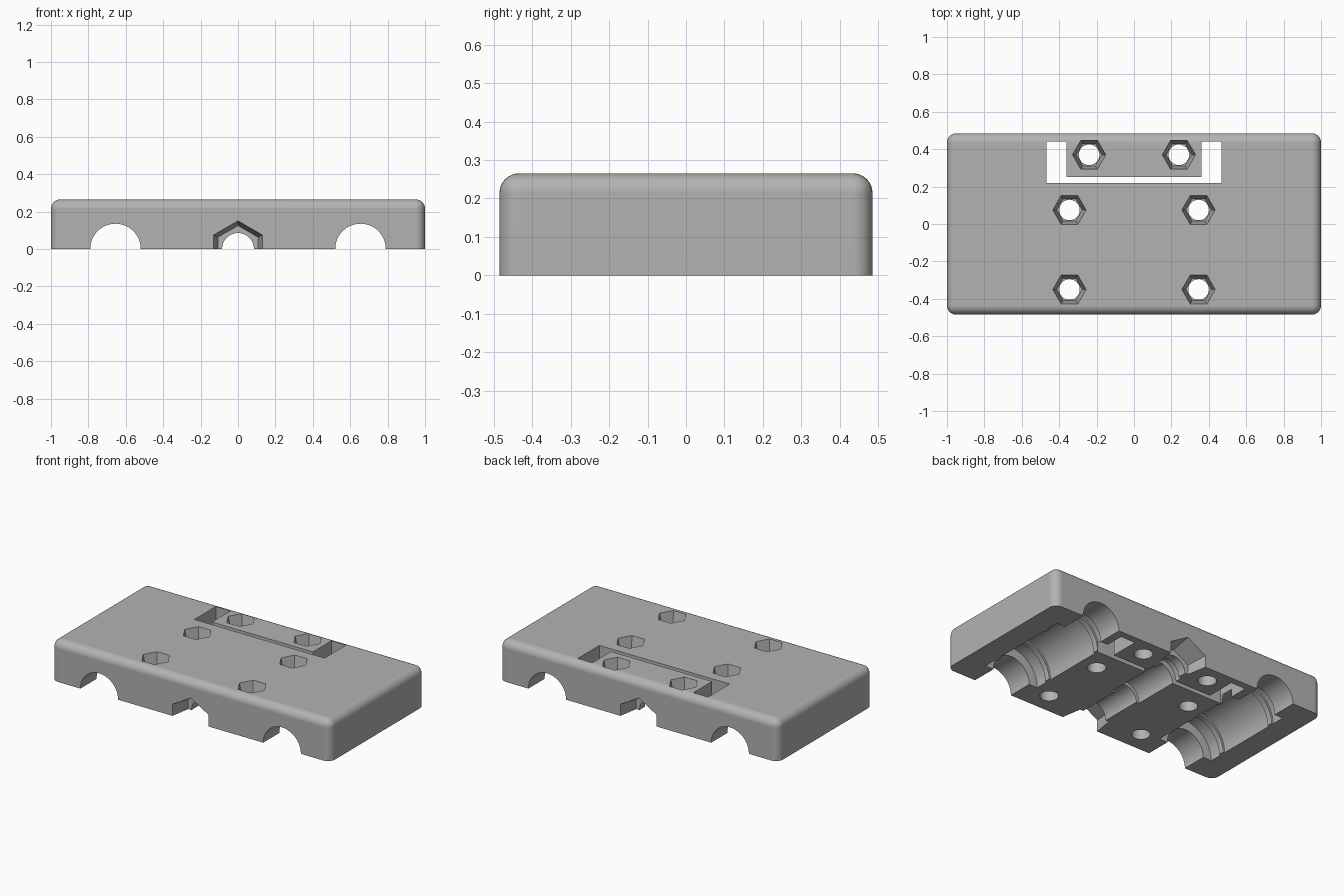
import bpy
import bmesh
from math import sin, cos, tau, radians
from mathutils import Matrix

default_cube = bpy.data.objects.get("Cube")
if default_cube:
    bpy.data.objects.remove(default_cube, do_unlink=True)

HALF_Y, HEIGHT, ROUND = 0.485, 0.265, 0.05

grey = bpy.data.materials.new("plastic grey")
grey.use_nodes = True
colour = (0.45, 0.45, 0.45, 1)
grey.diffuse_color = colour
grey.node_tree.nodes["Principled BSDF"].inputs["Base Color"].default_value = colour


def add_object(name, bm):
    bmesh.ops.recalc_face_normals(bm, faces=bm.faces)
    mesh = bpy.data.meshes.new(name)
    bm.to_mesh(mesh)
    bm.free()
    mesh.materials.append(grey)
    obj = bpy.data.objects.new(name, mesh)
    bpy.context.collection.objects.link(obj)
    return obj


def box(x0, x1, y0, y1, z0, z1):
    bm = bmesh.new()
    size = Matrix.Diagonal((x1 - x0, y1 - y0, z1 - z0, 1))
    middle = Matrix.Translation(((x0 + x1) / 2, (y0 + y1) / 2, (z0 + z1) / 2))
    bmesh.ops.create_cube(bm, size=1, matrix=middle @ size)
    return bm


def turned(profile, sides, place):
    """Solid turned around z from (radius, height) pairs, then placed."""
    bm = bmesh.new()
    rings = [[bm.verts.new((r * cos(tau * i / sides), r * sin(tau * i / sides), h))
              for i in range(sides)] for r, h in profile]
    for low, high in zip(rings, rings[1:]):
        for i in range(sides):
            j = (i + 1) % sides
            bm.faces.new((low[i], low[j], high[j], high[i]))
    bm.faces.new(rings[0])
    bm.faces.new(rings[-1])
    bmesh.ops.transform(bm, matrix=place, verts=bm.verts)
    return bm


# Main block, rounded on the top and the upright corners
bm = box(-1, 1, -HALF_Y, HALF_Y, 0, HEIGHT)
edges = [e for e in bm.edges if any(v.co.z > 0.1 for v in e.verts)]
bmesh.ops.bevel(bm, geom=edges, offset=ROUND, segments=8, profile=0.5, affect='EDGES')
block = add_object("carriage_block", bm)


def cut(bm):
    cutter = add_object("cutter", bm)
    cutter.hide_render = True
    mod = block.modifiers.new("cut", 'BOOLEAN')
    mod.operation = 'DIFFERENCE'
    mod.solver = 'EXACT'
    mod.object = cutter
    bpy.context.view_layer.objects.active = block
    bpy.ops.object.modifier_apply(modifier=mod.name)
    bpy.data.objects.remove(cutter, do_unlink=True)


# Turned axis laid along y, with the first corner pointing up
along_y = Matrix.Rotation(radians(-90), 4, 'X') @ Matrix.Rotation(radians(-90), 4, 'Z')

# Rod channels with bearing seats and two retaining ribs
ROD, SEAT, RIB = 0.135, 0.195, 0.183
half = [(RIB, 0.2), (RIB, 0.235), (SEAT, 0.235), (SEAT, 0.32), (ROD, 0.32), (ROD, 0.6)]
half.insert(0, (SEAT, 0.2))
channel = [(r, -y) for r, y in reversed(half)] + half
for side in (-1, 1):
    cut(turned(channel, 64, Matrix.Translation((side * 0.655, 0, 0)) @ along_y))

# Central screw channel with a slightly wider middle
screw = [(0.085, -0.6), (0.085, -0.08), (0.105, -0.08),
         (0.105, 0.3), (0.085, 0.3), (0.085, 0.6)]
cut(turned(screw, 48, along_y))

# Tapered nut pockets at both ends of the screw channel
pocket = [(0.125, 0.355), (0.15, HALF_Y), (0.154, 0.505)]
cut(turned(pocket, 6, along_y))
cut(turned([(r, -y) for r, y in reversed(pocket)], 6, along_y))

# Bolt holes with tapered hexagonal pockets in the top
for x, y in ((0.24, 0.37), (0.345, 0.075), (0.345, -0.35)):
    for side in (-1, 1):
        place = Matrix.Translation((side * x, y, 0))
        cut(turned([(0.055, -0.1), (0.055, 0.4)], 32, place))
        cut(turned([(0.068, 0.165), (0.089, HEIGHT), (0.091, 0.275)], 6, place))

# U-shaped slot through the block: one long strip and two legs
cut(box(-0.467, 0.467, 0.22, 0.25, -0.1, 0.4))
for x0, x1 in ((-0.467, -0.362), (0.362, 0.467)):
    cut(box(x0, x1, 0.22, 0.44, -0.1, 0.4))

# Smooth rounded surfaces, crisp cut edges and flat large faces
bpy.ops.object.select_all(action='DESELECT')
block.select_set(True)
bpy.context.view_layer.objects.active = block
bpy.ops.object.shade_smooth_by_angle(angle=radians(30))
weighted = block.modifiers.new("flat faces", 'WEIGHTED_NORMAL')
weighted.keep_sharp = True
